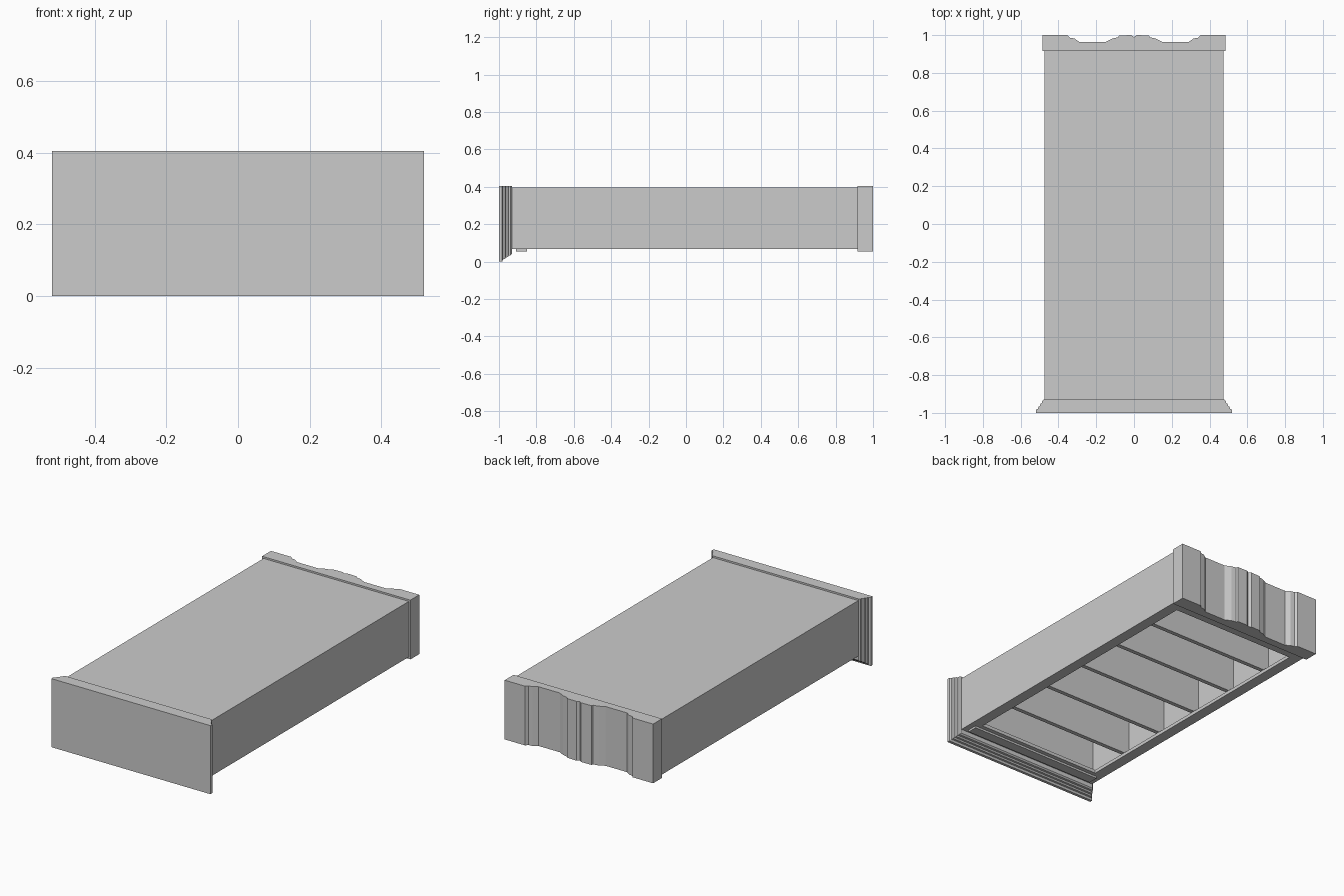
import bpy, bmesh

if "Cube" in bpy.data.objects:
    bpy.data.objects.remove(bpy.data.objects["Cube"])

TOP = 0.405           # highest z (outer back of the case)
Z0, Z1 = 0.067, 0.395  # carcass: open face and back


def make(name, bm):
    bmesh.ops.recalc_face_normals(bm, faces=bm.faces)
    me = bpy.data.meshes.new(name)
    bm.to_mesh(me)
    bm.free()
    ob = bpy.data.objects.new(name, me)
    bpy.context.collection.objects.link(ob)
    return ob


def box(name, x, y, z):
    bm = bmesh.new()
    bmesh.ops.create_cube(bm, size=1)
    for v in bm.verts:
        v.co = [(r[0] + r[1]) / 2 + c * (r[1] - r[0]) for c, r in zip(v.co, (x, y, z))]
    return make(name, bm)


# Carcass: two sides, two ends, back panel
for s, label in ((-1, "left"), (1, "right")):
    box(label + "_side", sorted((s * 0.445, s * 0.475)), (-0.93, 0.917), (Z0 + 0.02, Z1))
box("top_board", (-0.445, 0.445), (-0.93, -0.885), (Z0 + 0.02, Z1))
box("bottom_board", (-0.445, 0.445), (0.89, 0.917), (Z0 + 0.02, Z1))
box("back_panel", (-0.445, 0.445), (-0.885, 0.89), (Z1 - 0.02, Z1))

# Face frame around the opening
for s, label in ((-1, "left"), (1, "right")):
    box(label + "_stile", sorted((s * 0.41, s * 0.475)), (-0.93, 0.917), (Z0, Z0 + 0.02))
box("top_rail", (-0.41, 0.41), (-0.93, -0.825), (Z0, Z0 + 0.02))
box("bottom_rail", (-0.41, 0.41), (0.86, 0.917), (Z0, Z0 + 0.02))
box("rail_trim", (-0.44, 0.44), (-0.91, -0.85), (0.055, Z0))

# Shelves
for i in range(5):
    y = 0.635 - 0.302 * i
    box(f"shelf_{i + 1}", (-0.445, 0.445), (y - 0.025, y), (Z0 + 0.02, Z1 - 0.02))

# Stepped cornice: rings of (y, half width), flared on three sides
steps = [(-1, 0.52), (-0.983, 0.52), (-0.978, 0.508), (-0.968, 0.506), (-0.963, 0.498),
         (-0.953, 0.496), (-0.948, 0.488), (-0.937, 0.486), (-0.93, 0.478)]
bm = bmesh.new()
rings = []
for y, hx in steps:
    zb = 0.52 - hx
    rings.append([bm.verts.new(p) for p in
                  ((-hx, y, zb), (hx, y, zb), (hx, y, TOP), (-hx, y, TOP))])
for a, b in zip(rings, rings[1:]):
    for k in range(4):
        bm.faces.new((a[k], a[(k + 1) % 4], b[(k + 1) % 4], b[k]))
bm.faces.new(rings[0])
bm.faces.new(rings[-1])
make("cornice", bm)

# Scalloped base: mirrored outline extruded through the depth
half = [(0.485, 0.917), (0.485, 1), (0.352, 1), (0.34, 0.986), (0.315, 0.982), (0.29, 0.964),
        (0.15, 0.964), (0.115, 0.982), (0.085, 0.988), (0.08, 0.998), (0.015, 1)]
outline = half + [(0, 0.99)] + [(-x, y) for x, y in reversed(half)]
bm = bmesh.new()
face = bm.faces.new([bm.verts.new((x, y, 0.055)) for x, y in outline])
ext = bmesh.ops.extrude_face_region(bm, geom=[face])
bmesh.ops.translate(bm, vec=(0, 0, TOP - 0.055),
                    verts=[g for g in ext["geom"] if isinstance(g, bmesh.types.BMVert)])
make("scalloped_base", bm)
